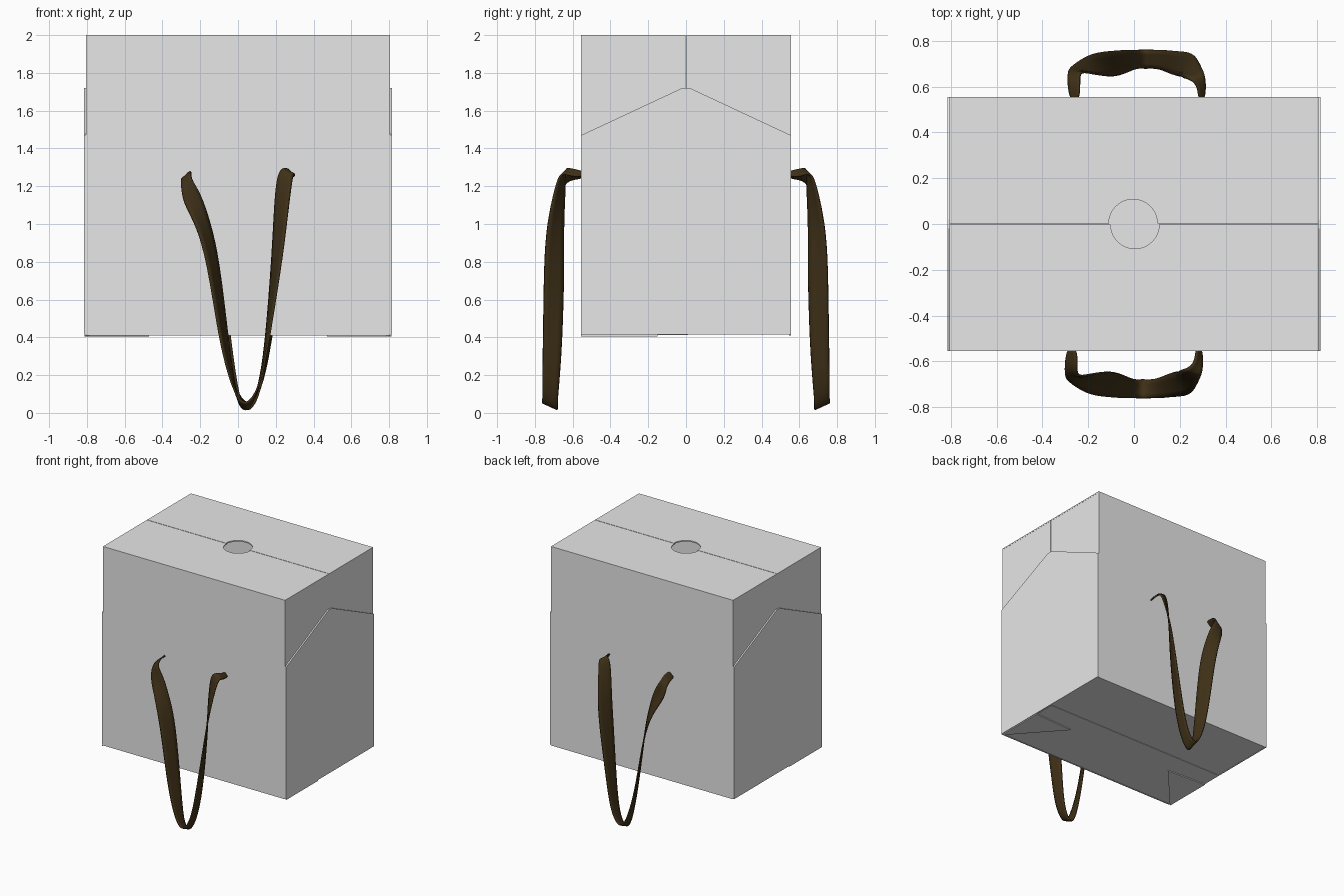
import bpy, bmesh, math

if "Cube" in bpy.data.objects:
    bpy.data.objects.remove(bpy.data.objects["Cube"])


def material(name, rgb):
    m = bpy.data.materials.new(name)
    m.diffuse_color = (*rgb, 1)
    m.use_nodes = True
    m.node_tree.nodes["Principled BSDF"].inputs["Base Color"].default_value = m.diffuse_color
    return m


CARD = material("grey card", (0.8, 0.8, 0.8))
RIBBON = material("dark brown ribbon", (0.05, 0.03, 0.009))


def add_object(name, bm, mat):
    bmesh.ops.recalc_face_normals(bm, faces=bm.faces)
    mesh = bpy.data.meshes.new(name)
    bm.to_mesh(mesh)
    bm.free()
    mesh.materials.append(mat)
    ob = bpy.data.objects.new(name, mesh)
    bpy.context.collection.objects.link(ob)
    return ob


def panel(name, outline, axis, lo, hi):
    """Sheet of card: 2D outline extruded along one axis from lo to hi."""
    bm = bmesh.new()
    rings = []
    for d in (lo, hi):
        ring = []
        for p in outline:
            co = list(p)
            co.insert(axis, d)
            ring.append(bm.verts.new(co))
        rings.append(ring)
        bm.faces.new(ring)
    n = len(outline)
    for i in range(n):
        j = (i + 1) % n
        bm.faces.new((rings[0][i], rings[0][j], rings[1][j], rings[1][i]))
    return add_object(name, bm, CARD)


W, D, T = 0.805, 0.555, 0.01      # half width, half depth, card thickness
BASE, TOP = 0.41, 2.0
SHOULDER, PEAK = 1.47, 1.72       # slanted upper edge of the side panels

# front and back walls
for name, s in (("front_wall", -1), ("back_wall", 1)):
    panel(name, [(-W, BASE), (W, BASE), (W, TOP), (-W, TOP)], 1,
          min(s * D, s * (D - T)), max(s * D, s * (D - T)))

# side walls with peaked edge, and recessed pairs of upper side flaps
for side, s in (("left", -1), ("right", 1)):
    xs = sorted((s * 0.804, s * 0.815))
    panel(side + "_wall", [(-D, BASE + 0.004), (D, BASE + 0.004), (D, SHOULDER),
                           (0.02, PEAK), (-0.02, PEAK), (-D, SHOULDER)], 0, *xs)
    xs = sorted((s * 0.794, s * 0.804))
    for end, e in (("front", -1), ("back", 1)):
        panel(f"{side}_{end}_upper_flap",
              [(e * 0.002, PEAK - 0.04), (e * (D - T), SHOULDER - 0.04),
               (e * (D - T), TOP - T), (e * 0.002, TOP - T)], 0, *xs)

# top flaps meeting at a centre seam, each with a half-round finger notch
for name, e in (("front_top_flap", -1), ("back_top_flap", 1)):
    seam, r, cx, n = e * 0.002, 0.106, -e * 0.004, 20
    notch = [(cx + r * math.cos(math.pi * i / n), seam + e * r * math.sin(math.pi * i / n))
             for i in range(n + 1)]
    panel(name, [(-W, seam), (-W, e * D), (W, e * D), (W, seam)] + notch, 2, TOP - T, TOP)

# overlapping bottom flaps and the two folded corner gussets
panel("front_bottom_flap", [(-W, -D), (W, -D), (W, 0.01), (-W, 0.01)], 2, 0.412, 0.418)
panel("back_bottom_flap", [(-W, 0), (W, 0), (W, D), (-W, D)], 2, 0.415, 0.421)
for side, s in (("left", -1), ("right", 1)):
    panel(side + "_bottom_gusset", [(s * 0.812, -D), (s * 0.812, -0.15), (s * 0.47, -0.17)],
          2, 0.405, 0.412)

# ribbon cross-sections: outer edge point, inner edge point
SECTIONS = [
    ((-.29, -.54, 1.24), (-.25, -.54, 1.28)),
    ((-.30, -.61, 1.24), (-.25, -.62, 1.28)),
    ((-.30, -.66, 1.20), (-.25, -.67, 1.24)),
    ((-.295, -.68, 1.12), (-.20, -.66, 1.17)),
    ((-.22, -.735, 1.0), (-.145, -.65, 1.0)),
    ((-.16, -.75, .8), (-.10, -.645, .8)),
    ((-.10, -.755, .4), (-.055, -.655, .4)),
    ((-.05, -.76, .2), (-.025, -.67, .18)),
    ((-.005, -.76, .08), (.00, -.68, .05)),
    ((.04, -.76, .04), (.04, -.68, .00)),
    ((.09, -.76, .09), (.085, -.68, .06)),
    ((.13, -.76, .2), (.12, -.67, .18)),
    ((.165, -.755, .4), (.15, -.655, .4)),
    ((.23, -.75, .8), (.18, -.645, .8)),
    ((.255, -.735, 1.0), (.19, -.65, 1.0)),
    ((.28, -.69, 1.2), (.20, -.64, 1.2)),
    ((.295, -.66, 1.28), (.22, -.64, 1.30)),
    ((.30, -.61, 1.25), (.27, -.61, 1.29)),
    ((.295, -.54, 1.25), (.27, -.54, 1.28)),
]


def ribbon_handle(name, e, shift):
    bm = bmesh.new()
    rows = [[bm.verts.new((x + shift, -e * y, z)) for x, y, z in pair] for pair in SECTIONS]
    for a, b in zip(rows, rows[1:]):
        bm.faces.new((a[0], a[1], b[1], b[0]))
    ob = add_object(name, bm, RIBBON)
    sub = ob.modifiers.new("smooth", 'SUBSURF')
    sub.levels = sub.render_levels = 2
    thick = ob.modifiers.new("thickness", 'SOLIDIFY')
    thick.thickness, thick.offset = 0.01, 0
    bpy.ops.object.select_all(action='DESELECT')
    ob.select_set(True)
    bpy.context.view_layer.objects.active = ob
    bpy.ops.object.shade_smooth_by_angle(angle=math.radians(40))


# hanging ribbon handles, mirrored front to back
ribbon_handle("front_handle", -1, 0.0)
ribbon_handle("back_handle", 1, 0.012)
